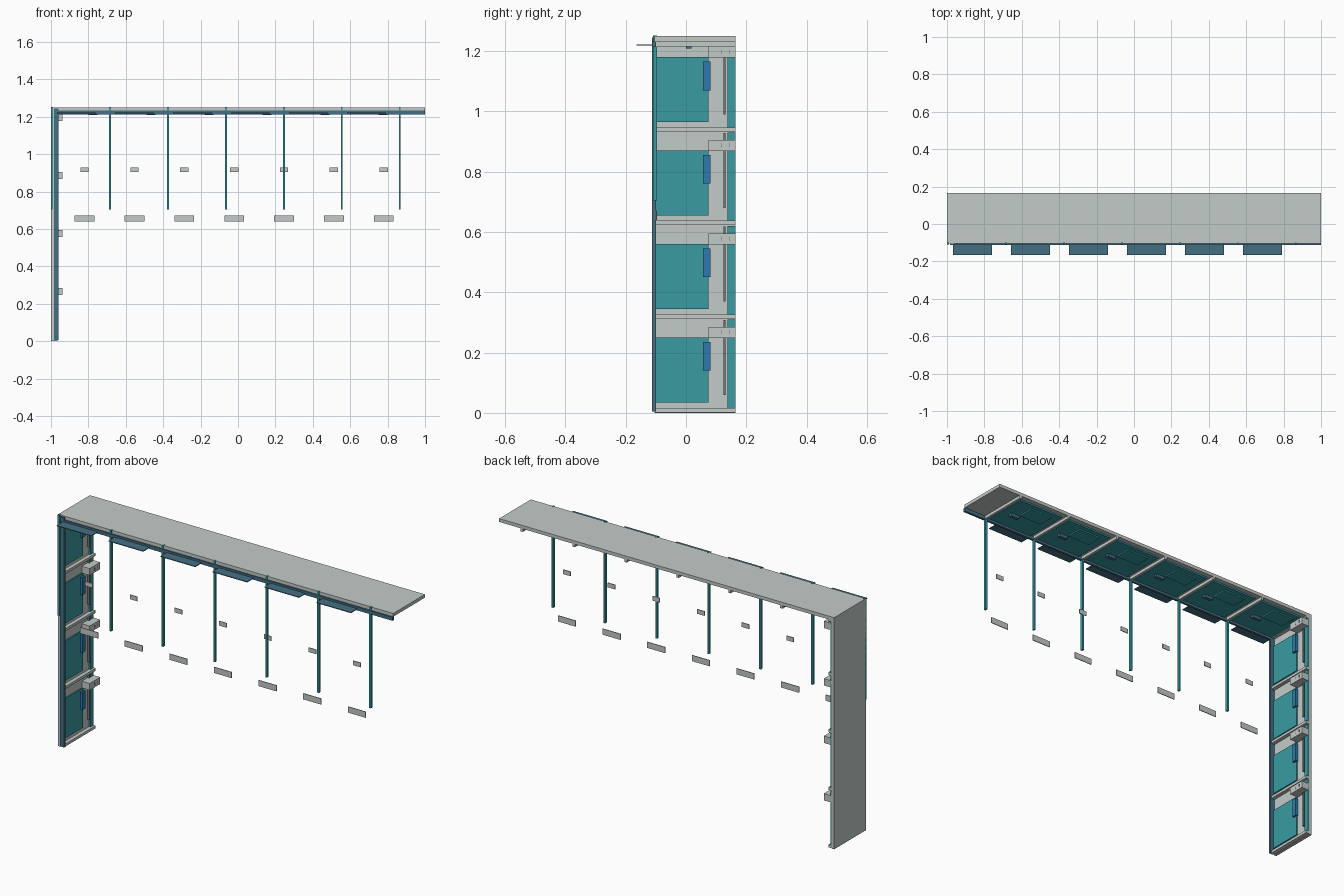
import bpy, bmesh
from mathutils import Matrix, Vector

if "Cube" in bpy.data.objects:
    bpy.data.objects.remove(bpy.data.objects["Cube"])


def material(name, rgb):
    m = bpy.data.materials.new(name)
    m.diffuse_color = (*rgb, 1)
    m.use_nodes = True
    m.node_tree.nodes["Principled BSDF"].inputs["Base Color"].default_value = m.diffuse_color
    return m


GREY = material("pale_grey", (0.55, 0.60, 0.58))
TEAL = material("teal", (0.04, 0.33, 0.36))
STEEL = material("steel_blue", (0.06, 0.16, 0.23))
BLUE = material("blue", (0.03, 0.19, 0.42))
DARK = material("dark_grey", (0.16, 0.18, 0.19))


def boxes(name, mat, *ranges):
    """One object from boxes given as (x0, x1, y0, y1, z0, z1)."""
    bm = bmesh.new()
    for x0, x1, y0, y1, z0, z1 in ranges:
        mid = Vector(((x0 + x1) / 2, (y0 + y1) / 2, (z0 + z1) / 2))
        size = Matrix.Diagonal((x1 - x0, y1 - y0, z1 - z0, 1))
        bmesh.ops.create_cube(bm, size=1, matrix=Matrix.Translation(mid) @ size)
    me = bpy.data.meshes.new(name)
    bm.to_mesh(me)
    bm.free()
    ob = bpy.data.objects.new(name, me)
    me.materials.append(mat)
    bpy.context.collection.objects.link(ob)
    return ob


STEP = 0.31
F, B = -0.105, 0.165          # front and back of the shell

# Main slabs
boxes("side_wall", GREY, (-1, -0.985, F, B, 0, 1.25))
boxes("roof_slab", GREY, (-0.985, 1, F, B, 1.232, 1.25))

# Front beams along wall and roof
boxes("front_post", STEEL, (-0.985, -0.96, -0.112, -0.1, 0.005, 1.245))
boxes("front_beam", STEEL, (-0.985, 1, -0.112, -0.1, 1.213, 1.232))

# Wall bays
for i in range(4):
    z = i * STEP
    boxes(f"wall_panel_{i}", TEAL, (-0.985, -0.979, -0.1, 0.075, z + 0.035, z + 0.25))
    boxes(f"wall_back_strip_{i}", TEAL, (-0.985, -0.977, 0.137, B, z + 0.012, z + 0.31))
    boxes(f"bracket_box_{i}", GREY, (-0.985, -0.938, 0.075, B, z + 0.248, z + 0.285))
    boxes(f"bracket_slots_{i}", DARK,
          *[(-0.938, -0.937, y, y + 0.003, z + 0.26, z + 0.275) for y in (0.117, 0.142)])
    boxes(f"blue_block_{i}", BLUE, (-0.985, -0.968, 0.056, 0.081, z + 0.14, z + 0.235))
    boxes(f"wall_rod_{i}", DARK, (-0.985, -0.975, 0.125, 0.131, z + 0.06, z + 0.308))
for i, z in enumerate((0.002, 0.312, 0.624, 0.932, 1.222)):
    boxes(f"wall_rib_{i}", GREY, (-0.985, -0.965, F, B, z, z + 0.014))

# Roof bays: soffit panels, ribs, front awnings, hanging fins
for i in range(6):
    x = -0.995 + i * STEP
    boxes(f"soffit_panel_{i}", TEAL, (x + 0.025, x + 0.29, -0.098, 0.14, 1.224, 1.232))
    boxes(f"soffit_hatch_{i}", TEAL, (x + 0.07, x + 0.2, 0.03, 0.115, 1.217, 1.224))
    boxes(f"soffit_block_{i}", STEEL, (x + 0.195, x + 0.245, 0.0, 0.018, 1.209, 1.224))
    boxes(f"awning_{i}", STEEL, (x + 0.028, x + 0.235, -0.165, -0.1, 1.218, 1.222))
    r = x + STEP
    boxes(f"roof_rib_{i}", GREY, (r - 0.007, r + 0.007, F, B, 1.216, 1.232))
for i in range(7):
    x = -0.995 + i * STEP
    boxes(f"hanging_fin_{i}", TEAL, (x - 0.005, x + 0.005, -0.11, -0.096, 0.705, 1.251))

# Floating rows of thin plates below the roof
for i in range(7):
    x = -0.82 + i * 0.2665
    boxes(f"large_plate_{i}", GREY, (x - 0.053, x + 0.053, -0.1, -0.096, 0.64, 0.672))
    boxes(f"small_plate_{i}", GREY, (x - 0.022, x + 0.022, -0.1, -0.096, 0.904, 0.928))
